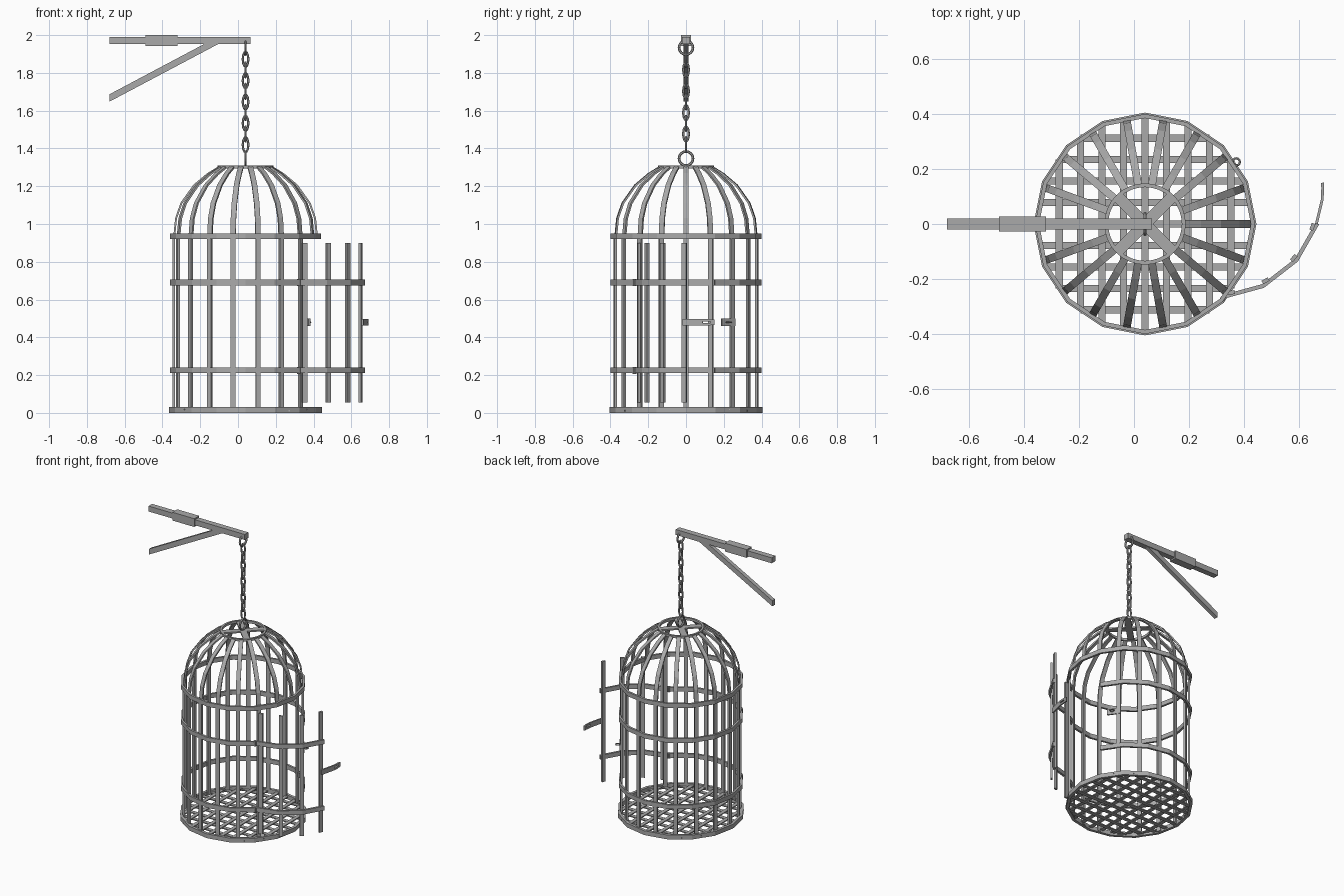
import bpy, bmesh, math
from math import cos, sin, radians, pi
from mathutils import Vector, Matrix

cube = bpy.data.objects.get("Cube")
if cube:
    bpy.data.objects.remove(cube)

iron = bpy.data.materials.new("grey_iron")
iron.use_nodes = True
GREY = (0.40, 0.40, 0.40, 1)
iron.diffuse_color = GREY
iron.node_tree.nodes["Principled BSDF"].inputs["Base Color"].default_value = GREY

CAGE = Vector((0.04, 0, 0))
DOOR = Vector((0.294, 0.126, 0))
SWING = -41          # how far the door is swung open, in degrees
STEP = 22.5          # hoops have sixteen sides


def finish(name, bm):
    bmesh.ops.recalc_face_normals(bm, faces=bm.faces)
    mesh = bpy.data.meshes.new(name)
    bm.to_mesh(mesh)
    bm.free()
    mesh.materials.append(iron)
    obj = bpy.data.objects.new(name, mesh)
    bpy.context.collection.objects.link(obj)
    return obj


def sweep(bm, sections, closed=False):
    """Skin a list of four-cornered sections."""
    loops = [[bm.verts.new(p) for p in s] for s in sections]
    pairs = list(zip(loops, loops[1:]))
    if closed:
        pairs.append((loops[-1], loops[0]))
    else:
        bm.faces.new(loops[0])
        bm.faces.new(loops[-1])
    for a, b in pairs:
        for i in range(4):
            j = (i + 1) % 4
            bm.faces.new((a[i], a[j], b[j], b[i]))


def box(bm, lo, hi, matrix=Matrix()):
    corners = [(lo[1], lo[2]), (hi[1], lo[2]), (hi[1], hi[2]), (lo[1], hi[2])]
    sweep(bm, [[matrix @ Vector((x, y, z)) for y, z in corners] for x in (lo[0], hi[0])])


def band(bm, center, angles, r0, r1, z0, z1, closed=False):
    """Curved flat strip standing on edge."""
    sections = []
    for a in angles:
        d = Vector((cos(radians(a)), sin(radians(a)), 0))
        sections.append([center + d * r + Vector((0, 0, z))
                         for r, z in ((r0, z0), (r1, z0), (r1, z1), (r0, z1))])
    sweep(bm, sections, closed)


def spin(center, degrees):
    return Matrix.Translation(center) @ Matrix.Rotation(radians(degrees), 4, 'Z')


def link(bm, center, half_w, half_h, wire, axis, n=12, sides=6):
    """Oval chain link lying in the plane of axis and z."""
    side = Vector((0, 0, 1)).cross(axis)
    rows = []
    for i in range(n):
        t = 2 * pi * i / n
        out = axis * cos(t) + Vector((0, 0, sin(t)))
        mid = center + axis * cos(t) * (half_w - wire) + Vector((0, 0, sin(t) * (half_h - wire)))
        rows.append([bm.verts.new(mid + out * wire * cos(u) + side * wire * sin(u))
                     for u in (2 * pi * k / sides for k in range(sides))])
    for i in range(n):
        a, b = rows[i], rows[(i + 1) % n]
        for k in range(sides):
            m = (k + 1) % sides
            bm.faces.new((a[k], a[m], b[m], b[k]))


# Hoops: full ones at the base and shoulder, open ones beside the doorway
full = [STEP * i for i in range(16)]
doorway = [STEP * i for i in range(1, 15)]
leaf = [STEP * i + SWING for i in range(-2, 2)]
MID = ((0.21, 0.24), (0.675, 0.705))
for name, z0, z1, r in (("base_hoop", 0, 0.03, 0.405), ("shoulder_hoop", 0.92, 0.95, 0.40)):
    bm = bmesh.new()
    band(bm, CAGE, full, 0.385, r, z0, z1, True)
    finish(name, bm)
bm = bmesh.new()
for z0, z1 in MID:
    band(bm, CAGE, doorway, 0.385, 0.40, z0, z1)
finish("middle_hoops", bm)

# Upright bars, skipping the doorway
bm = bmesh.new()
for a in range(40, 321, 20):
    box(bm, (0.373, -0.013, 0.005), (0.387, 0.013, 0.94), spin(CAGE, a))
finish("upright_bars", bm)

# Domed ribs
profile = [(0.378, 0.93), (0.368, 1.03), (0.340, 1.11), (0.272, 1.205), (0.20, 1.265), (0.138, 1.303)]
bm = bmesh.new()
for a in range(0, 360, 20):
    m = spin(CAGE, a)
    sections = []
    for i, (r, z) in enumerate(profile):
        p, q = profile[max(i - 1, 0)], profile[min(i + 1, len(profile) - 1)]
        n = Vector((q[1] - p[1], 0, p[0] - q[0])).normalized() * 0.005
        c = Vector((r, 0, z))
        w = Vector((0, 0.014, 0))
        sections.append([m @ v for v in (c - n - w, c + n - w, c + n + w, c - n + w)])
    sweep(bm, sections)
finish("dome_ribs", bm)

# Crown hoop and crossed straps
bm = bmesh.new()
band(bm, CAGE, [11.25 * i for i in range(32)], 0.134, 0.148, 1.293, 1.31, True)
finish("crown_hoop", bm)
bm = bmesh.new()
for a in (45, 135):
    box(bm, (-0.14, -0.021, 1.296), (0.14, 0.021, 1.306), spin(CAGE, a))
finish("crown_straps", bm)

# Lattice floor
bm = bmesh.new()
for i in range(-4, 5):
    o = i * 0.078
    half = math.sqrt(0.39 ** 2 - o * o)
    for turn, lift in ((0, 0), (90, 0.006)):
        box(bm, (-half, o - 0.013, 0.008 + lift), (half, o + 0.013, 0.015 + lift), spin(CAGE, turn))
finish("floor_lattice", bm)

# Open door
bm = bmesh.new()
for z0, z1 in MID:
    band(bm, DOOR, leaf, 0.385, 0.40, z0, z1)
finish("door_hoops", bm)
bm = bmesh.new()
for a in range(-40, 21, 20):
    box(bm, (0.373, -0.013, 0.055), (0.387, 0.013, 0.90), spin(DOOR, a + SWING))
finish("door_bars", bm)
bm = bmesh.new()
for z0, z1 in MID:
    place = Matrix.Translation((0.322, -0.272, (z0 + z1) / 2))
    bmesh.ops.create_cone(bm, cap_ends=True, segments=8, radius1=0.01, radius2=0.01,
                          depth=0.036, matrix=place)
finish("door_hinges", bm)

# Slotted hasp on the door and its staple on the cage
s = STEP + SWING
bm = bmesh.new()
band(bm, DOOR, (s - 3, s + 13), 0.387, 0.397, 0.462, 0.497)
band(bm, DOOR, (s + 13, s + 19), 0.387, 0.397, 0.484, 0.497)
band(bm, DOOR, (s + 13, s + 19), 0.387, 0.397, 0.462, 0.475)
band(bm, DOOR, (s + 19, s + 22), 0.387, 0.397, 0.464, 0.495)
finish("door_hasp", bm)
bm = bmesh.new()
band(bm, CAGE, (29, 42), 0.382, 0.392, 0.46, 0.50)
finish("staple_plate", bm)
bm = bmesh.new()
link(bm, Vector(), 0.017, 0.017, 0.004, Vector((1, 0, 0)))
bmesh.ops.transform(bm, verts=bm.verts, matrix=Matrix.Translation((0.372, 0.226, 0.48))
                    @ Matrix.Rotation(pi / 2, 4, 'X'))
finish("hasp_staple", bm)

# Chain with a large ring at each end
X, Y = Vector((1, 0, 0)), Vector((0, 1, 0))
bm = bmesh.new()
for i in range(9):
    link(bm, Vector((0.04, 0, 1.872 - i * 0.0565)), 0.021, 0.046, 0.0065, Y if i % 2 else X)
finish("chain", bm)
for name, z in (("top_ring", 1.934), ("bottom_ring", 1.347)):
    bm = bmesh.new()
    link(bm, Vector((0.04, 0, z)), 0.044, 0.044, 0.007, Y, 16)
    finish(name, bm)

# Hanging arm, sleeve and diagonal brace
bm = bmesh.new()
box(bm, (-0.68, -0.02, 1.952), (0.066, 0.02, 1.99))
finish("arm_beam", bm)
bm = bmesh.new()
box(bm, (-0.49, -0.027, 1.942), (-0.32, 0.027, 2.0))
finish("arm_sleeve", bm)
bm = bmesh.new()
sweep(bm, [[Vector((x, y, z)) for x, z in ((-0.68, 1.648), (-0.10, 1.955), (-0.175, 1.955), (-0.68, 1.687))]
           for y in (-0.014, 0.014)])
finish("arm_brace", bm)
